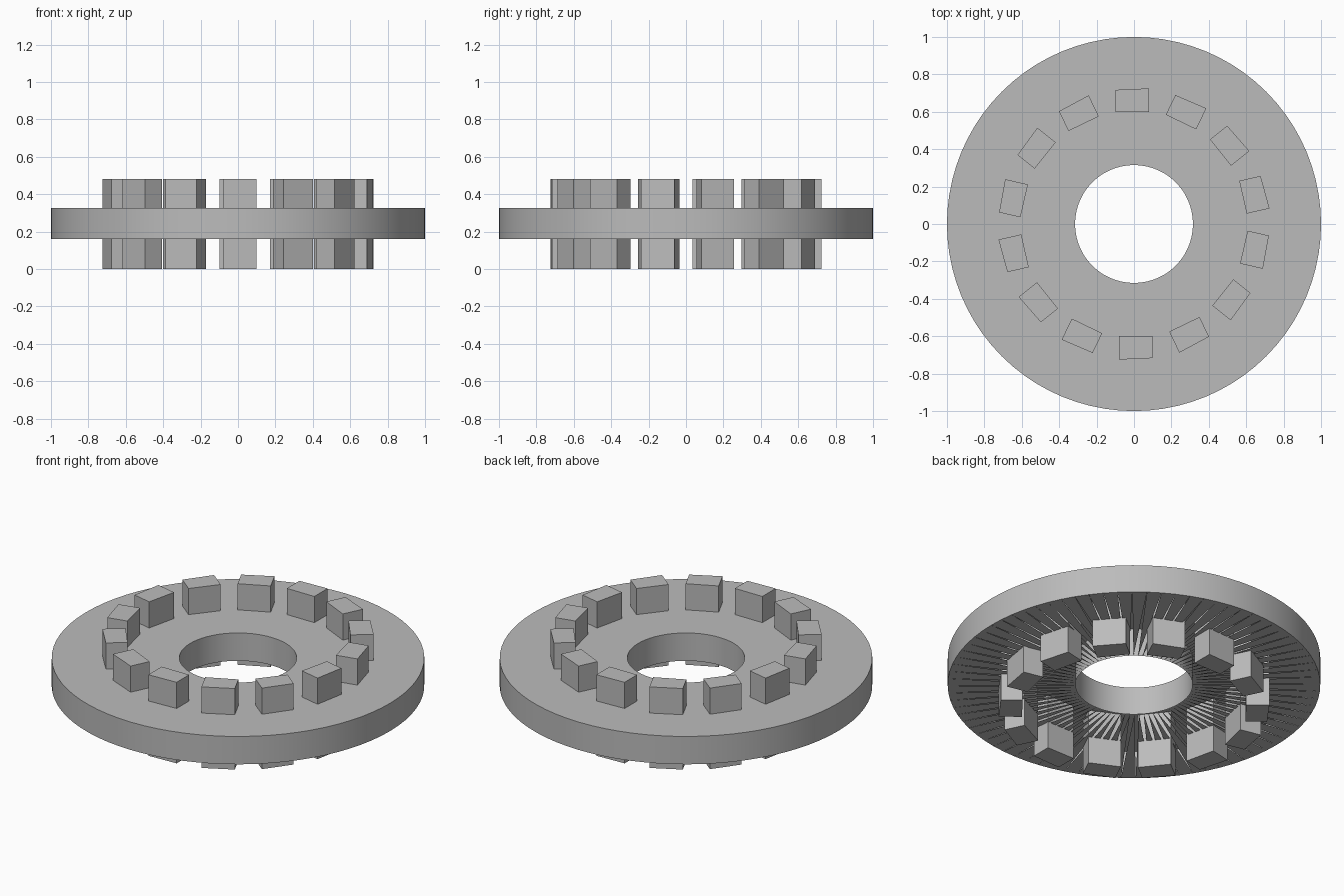
import bpy, bmesh, math

cube = bpy.data.objects.get("Cube")
if cube:
    bpy.data.objects.remove(cube, do_unlink=True)

SEGMENTS = 80
OUTER, INNER = 1.0, 0.315
DISC_LOW, DISC_HIGH = 0.16, 0.325
BLOCKS, BLOCK_TOP = 14, 0.48

grey = bpy.data.materials.new("plain_grey")
grey.use_nodes = True
colour = (0.5, 0.5, 0.5, 1)
grey.diffuse_color = colour
grey.node_tree.nodes["Principled BSDF"].inputs["Base Color"].default_value = colour


def finish(bm, name):
    mesh = bpy.data.meshes.new(name)
    bm.to_mesh(mesh)
    bm.free()
    mesh.materials.append(grey)
    obj = bpy.data.objects.new(name, mesh)
    bpy.context.collection.objects.link(obj)
    return obj


def ring(bm, radius, z):
    step = math.tau / SEGMENTS
    return [bm.verts.new((radius * math.cos(i * step), radius * math.sin(i * step), z))
            for i in range(SEGMENTS)]


def strip(bm, first, second):
    for i in range(SEGMENTS):
        j = (i + 1) % SEGMENTS
        bm.faces.new((first[i], first[j], second[j], second[i]))


# Hollow disc: outer wall, top and bore wall
bm = bmesh.new()
rings = [ring(bm, OUTER, DISC_LOW), ring(bm, OUTER, DISC_HIGH),
         ring(bm, INNER, DISC_HIGH), ring(bm, INNER, DISC_LOW)]
for a, b in zip(rings, rings[1:]):
    strip(bm, a, b)
# Underside of tapering radial fins, widest at the rim
for i in range(SEGMENTS):
    bm.faces.new((rings[0][(i + 1) % SEGMENTS], rings[0][i], rings[3][i]))
disc = finish(bm, "disc")
bpy.ops.object.select_all(action="DESELECT")
disc.select_set(True)
bpy.context.view_layer.objects.active = disc
bpy.ops.object.shade_smooth_by_angle(angle=math.radians(30))

# Blocks passing through the disc, as (radial, tangential) corners
profile = [(0.60, -0.08), (0.725, -0.08), (0.717, 0.10), (0.60, 0.10)]
for n in range(BLOCKS):
    angle = math.pi / 2 + n * math.tau / BLOCKS
    c, s = math.cos(angle), math.sin(angle)
    bm = bmesh.new()
    base = bm.faces.new([bm.verts.new((r * c - t * s, r * s + t * c, 0)) for r, t in profile])
    top = bmesh.ops.extrude_face_region(bm, geom=[base], use_keep_orig=True)["geom"]
    bmesh.ops.translate(bm, vec=(0, 0, BLOCK_TOP),
                        verts=[v for v in top if isinstance(v, bmesh.types.BMVert)])
    bmesh.ops.recalc_face_normals(bm, faces=bm.faces[:])
    finish(bm, f"block_{n + 1}")
